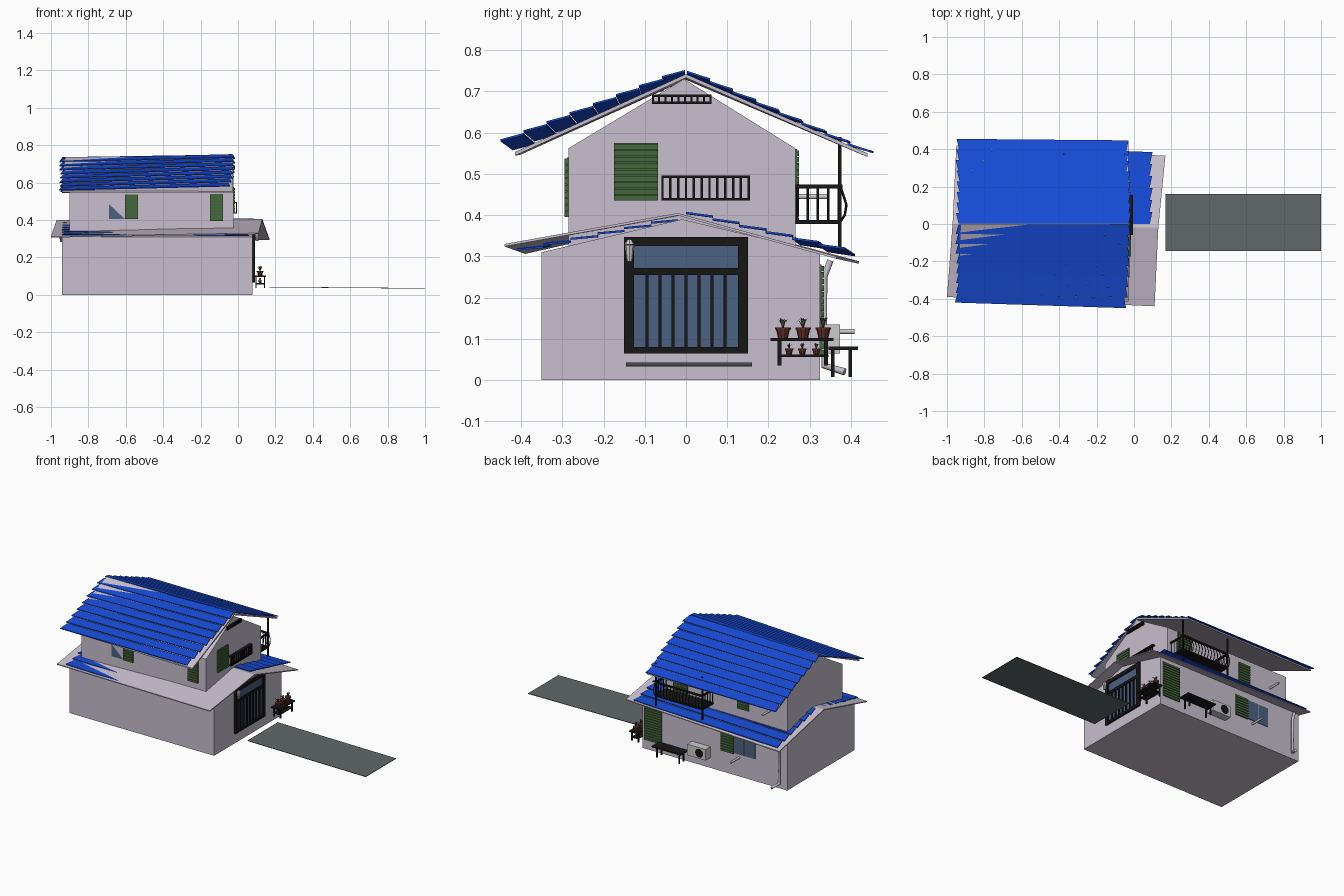
import bpy, bmesh, math, random
from mathutils import Vector

if "Cube" in bpy.data.objects:
    bpy.data.objects.remove(bpy.data.objects["Cube"])
random.seed(4)

def mat(name, r, g, b):
    m = bpy.data.materials.new(name)
    m.diffuse_color = (r, g, b, 1)
    m.use_nodes = True
    m.node_tree.nodes["Principled BSDF"].inputs["Base Color"].default_value = m.diffuse_color
    return m

WALL = mat("plaster", .58, .52, .62)
BLUE = mat("blue_tile", .008, .07, .68)
GREEN = mat("shutter_green", .06, .14, .045)
BLACK = mat("black_metal", .008, .008, .008)
GLASS = mat("glass", .07, .12, .22)
ROAD = mat("asphalt", .12, .14, .14)
POT = mat("terracotta", .13, .03, .02)
LEAF = mat("leaf", .06, .09, .05)
PALE = mat("pale_metal", .55, .55, .55)

def finish(name, bm, m):
    bmesh.ops.recalc_face_normals(bm, faces=bm.faces)
    me = bpy.data.meshes.new(name)
    bm.to_mesh(me)
    bm.free()
    me.materials.append(m)
    o = bpy.data.objects.new(name, me)
    bpy.context.collection.objects.link(o)
    return o

def hexa(bm, bottom, top):
    b = [bm.verts.new(v) for v in bottom]
    t = [bm.verts.new(v) for v in top]
    bm.faces.new(b)
    bm.faces.new(t)
    for i in range(4):
        j = (i + 1) % 4
        bm.faces.new((b[i], b[j], t[j], t[i]))

def slabs(name, quads, thick, m):
    bm = bmesh.new()
    for q in quads:
        hexa(bm, [Vector(v) - Vector((0, 0, thick)) for v in q], [Vector(v) for v in q])
    return finish(name, bm, m)

def boxes(name, items, m):
    """Each item is (x0, x1, y0, y1, z0, z1)."""
    bm = bmesh.new()
    for a, b, c, d, e, f in items:
        ring = [(a, c), (b, c), (b, d), (a, d)]
        hexa(bm, [(x, y, e) for x, y in ring], [(x, y, f) for x, y in ring])
    return finish(name, bm, m)

def rods(name, paths, r, m, res=1):
    cu = bpy.data.curves.new(name, 'CURVE')
    cu.dimensions = '3D'
    cu.bevel_depth, cu.bevel_resolution, cu.use_fill_caps = r, res, True
    for p in paths:
        s = cu.splines.new('POLY')
        s.points.add(len(p) - 1)
        for pt, co in zip(s.points, p):
            pt.co = (*co, 1)
    cu.materials.append(m)
    o = bpy.data.objects.new(name, cu)
    bpy.context.collection.objects.link(o)

def gable_house(name, x0, x1, y0, y1, z0, eave, ridge, yr):
    bm = bmesh.new()
    prof = [(y0, z0), (y1, z0), (y1, eave), (yr, ridge), (y0, eave)]
    f = bm.faces.new([bm.verts.new((x0, y, z)) for y, z in prof])
    ext = bmesh.ops.extrude_face_region(bm, geom=[f], use_keep_orig=True)
    bmesh.ops.translate(bm, vec=(x1 - x0, 0, 0),
                        verts=[v for v in ext['geom'] if isinstance(v, bmesh.types.BMVert)])
    return finish(name, bm, WALL)

def tiles(name, ra, rb, ea, eb, rows, lift=.007):
    """Overlapping tile courses between a ridge line and an eave line."""
    ra, rb, ea, eb = map(Vector, (ra, rb, ea, eb))
    up = Vector((0, 0, lift))
    quads = []
    for i in range(rows):
        t0, t1 = i / rows, (i + 1) / rows
        j = Vector((random.uniform(-.004, .004), 0, 0))
        w = Vector((.014, 0, 0))
        quads.append([ra.lerp(ea, t0) + j + w, ra.lerp(ea, t1) + j + up,
                      rb.lerp(eb, t1) + j + up, rb.lerp(eb, t0) + j - w])
    return slabs(name, quads, .005, BLUE)

# House bodies
gable_house("lower_storey", -.94, .077, -.35, .325, 0, .31, .39, -.01)
gable_house("upper_storey", -.90, -.025, -.285, .265, .32, .562, .73, -.005)

# Lower roof sheet, slightly askew, and its tiles
r0, r1 = (-.97, 0, .40), (.13, -.02, .405)
slabs("lower_roof", [[r0, (-1, -.39, .312), (.11, -.44, .33), r1],
                     [r0, (-.95, .42, .288), (.168, .365, .30), r1]], .006, WALL)
tiles("lower_back_tiles", (-.93, .01, .40), (.10, 0, .408), (-.93, .41, .298), (.10, .385, .315), 6)
tiles("lower_front_tiles", (-.94, -.01, .392), (.06, -.02, .39), (-.94, -.385, .318), (.06, -.41, .312), 6)

# Upper roof sheet and tiles
r0, r1 = (-.925, 0, .737), (-.025, 0, .742)
slabs("upper_roof", [[r0, (-.94, -.40, .556), (-.03, -.415, .553), r1],
                     [r0, (-.94, .435, .552), (-.03, .44, .55), r1]], .009, WALL)
tiles("upper_front_tiles", (-.95, -.002, .728), (-.012, -.002, .752), (-.955, -.42, .555), (-.04, -.45, .577), 8)
tiles("upper_back_tiles", (-.95, .002, .736), (-.012, .002, .75), (-.95, .455, .548), (-.03, .447, .55), 8)

# Driveway
slabs("driveway", [[(.168, -.145, .043), (1, -.145, .036), (1, .16, .036), (.168, .16, .043)]], .003, ROAD)

# Louvred shutters: on walls facing y (axis 'y') or x (axis 'x')
def shutter(name, axis, a0, a1, face, out, z0, z1):
    def bx(u0, u1, d, e, f):
        lo, hi = sorted((face, face + out * d))
        return (u0, u1, lo, hi, e, f) if axis == 'y' else (lo, hi, u0, u1, e, f)
    n = max(6, round((z1 - z0) / .016))
    h = (z1 - z0) / n
    items = [bx(a0, a1, .004, z0, z1)]
    items += [bx(a0, a1, .009, z0 + i * h, z0 + (i + .8) * h) for i in range(n)]
    boxes(name, items, GREEN)

shutter("front_shutter_left", 'y', -.605, -.535, -.285, -1, .405, .535)
shutter("front_shutter_right", 'y', -.15, -.08, -.285, -1, .395, .54)
shutter("end_shutter", 'x', -.175, -.068, -.025, 1, .435, .575)
shutter("balcony_shutter", 'y', -.20, -.10, .265, 1, .38, .56)
shutter("back_upper_shutter", 'y', -.63, -.55, .265, 1, .40, .53)
shutter("back_lower_shutter_right", 'y', -.06, .06, .325, 1, .06, .28)
shutter("back_lower_shutter_left", 'y', -.565, -.475, .325, 1, .135, .265)

# Windows
bm = bmesh.new()
bm.faces.new([bm.verts.new(v) for v in ((-.69, -.288, .485), (-.69, -.288, .405), (-.605, -.288, .405))])
finish("front_window", bm, GLASS)
boxes("back_window", [(-.64, -.57, .32, .329, .14, .26), (-.715, -.645, .32, .328, .14, .26)], GLASS)

# Front door with barred glazing
boxes("door_glass", [(.07, .08, -.14, .14, .07, .34)], GLASS)
bars = [(.068, .09, -.15, -.126, .065, .345), (.068, .09, .126, .15, .065, .345),
        (.068, .09, -.15, .15, .325, .347), (.068, .09, -.15, .15, .065, .08),
        (.068, .088, -.126, .126, .255, .272)]
for i in range(1, 8):
    y = -.126 + i * .252 / 8
    bars.append((.075, .088, y - .004, y + .004, .08, .26))
boxes("door_frame", bars, BLACK)

# Wall lamp
bm = bmesh.new()
for z, ra, rb, h in ((.308, .007, .012, .04), (.335, .013, .005, .012)):
    g = bmesh.ops.create_cone(bm, cap_ends=True, segments=8, radius1=ra, radius2=rb, depth=h)
    bmesh.ops.translate(bm, verts=g['verts'], vec=(.102, -.137, z))
finish("wall_lamp", bm, PALE)

# Flat railings on the gable end
def railing(name, y0, y1, z0, z1, n, d, t):
    x = -.025
    it = [(x, x + d, y0, y1, z0, z0 + t), (x, x + d, y0, y1, z1 - t, z1)]
    for i in range(n + 1):
        y = y0 + (y1 - y0 - t) * i / n
        it.append((x + d - .007, x + d, y, y + t, z0, z1))
    boxes(name, it, BLACK)

railing("end_railing", -.06, .155, .435, .496, 11, .02, .006)
railing("gable_vent", -.083, .062, .67, .692, 9, .01, .005)

# Balcony with bowed bars and tall posts
bx0, bx1, by = -.38, -.045, .375
boxes("balcony_floor", [(bx0, bx1, .265, by, .378, .388)], BLACK)
boxes("balcony_rail", [(bx0, bx1, by - .006, by + .004, .464, .474),
                       (bx0, bx0 + .009, .265, by, .464, .474),
                       (bx1 - .009, bx1, .265, by, .464, .474),
                       (bx0, bx0 + .008, by - .006, by + .002, .31, .59),
                       (bx1 - .008, bx1, by - .006, by + .002, .31, .59)], BLACK)
bow = [(0, .385), (.01, .40), (.014, .425), (.006, .45), (0, .468)]
paths = [[(bx0 + (bx1 - bx0) * i / 15, by + d, z) for d, z in bow] for i in range(16)]
paths += [[(x, .27 + i * .025, .385), (x, .27 + i * .025, .468)] for x in (bx0 + .004, bx1 - .004) for i in range(5)]
rods("balcony_bars", paths, .003, BLACK, 0)

# Plant stand
st = [(.09, .15, .205, .358, .095, .102), (.095, .14, .222, .345, .056, .062)]
st += [(x, x + .007, y, y + .009, .036, .098) for x in (.093, .138) for y in (.222, .335)]
boxes("plant_stand", st, BLACK)

def pot(name, x, y, z, s):
    bm = bmesh.new()
    for h, ra, rb, d in ((.011, .012, .017, .022), (.023, .019, .019, .005)):
        g = bmesh.ops.create_cone(bm, cap_ends=True, segments=10, radius1=ra * s, radius2=rb * s, depth=d * s)
        bmesh.ops.translate(bm, verts=g['verts'], vec=(x, y, z + h * s))
    finish(name, bm, POT)
    bm = bmesh.new()
    for i in range(11):
        a = i * 2.4
        reach, tall = random.uniform(.35, 1), random.uniform(.7, 1)
        d, w = Vector((math.cos(a), math.sin(a), 0)), Vector((-math.sin(a), math.cos(a), 0)) * .0022 * s
        base = Vector((x, y, z + .024 * s))
        mid = base + (d * .011 * reach + Vector((0, 0, .024 * tall))) * s
        tip = base + (d * .026 * reach + Vector((0, 0, .036 * tall - .012 * reach))) * s
        v = [bm.verts.new(p) for p in (base - w, base + w, mid + w, mid - w, tip)]
        bm.faces.new(v[:4])
        bm.faces.new((v[3], v[2], v[4]))
    finish(name + "_plant", bm, LEAF)

for i, y in enumerate((.235, .284, .333)):
    pot(f"large_pot_{i}", .118, y, .102, 1)
for i, y in enumerate((.25, .282, .316)):
    pot(f"small_pot_{i}", .118, y, .062, .55)

# Side table behind the house
tb = [(-.255, -.05, .345, .417, .073, .081)]
tb += [(x, x + .008, y, y + .008, .008, .075) for x in (-.235, -.08) for y in (.352, .394)]
boxes("side_table", tb, BLACK)

# Cooling unit with fan ring
boxes("cooling_unit", [(-.40, -.27, .325, .374, .065, .135)], PALE)
bm = bmesh.new()
bmesh.ops.create_circle(bm, cap_ends=True, segments=16, radius=.028)
for v in bm.verts:
    v.co = (-.355 + v.co.x, .3755, .10 + v.co.y)
finish("fan_grille", bm, BLACK)

# Wall outlets and downpipe
rods("wall_outlets", [[(-.6, .325, .118), (-.6, .408, .118)], [(-.78, .26, .445), (-.78, .345, .445)]], .007, PALE)
rods("downpipe", [[(-.89, .35, .29), (-.89, .335, .25), (-.89, .335, .035), (-.87, .385, .02)]], .009, WALL)
